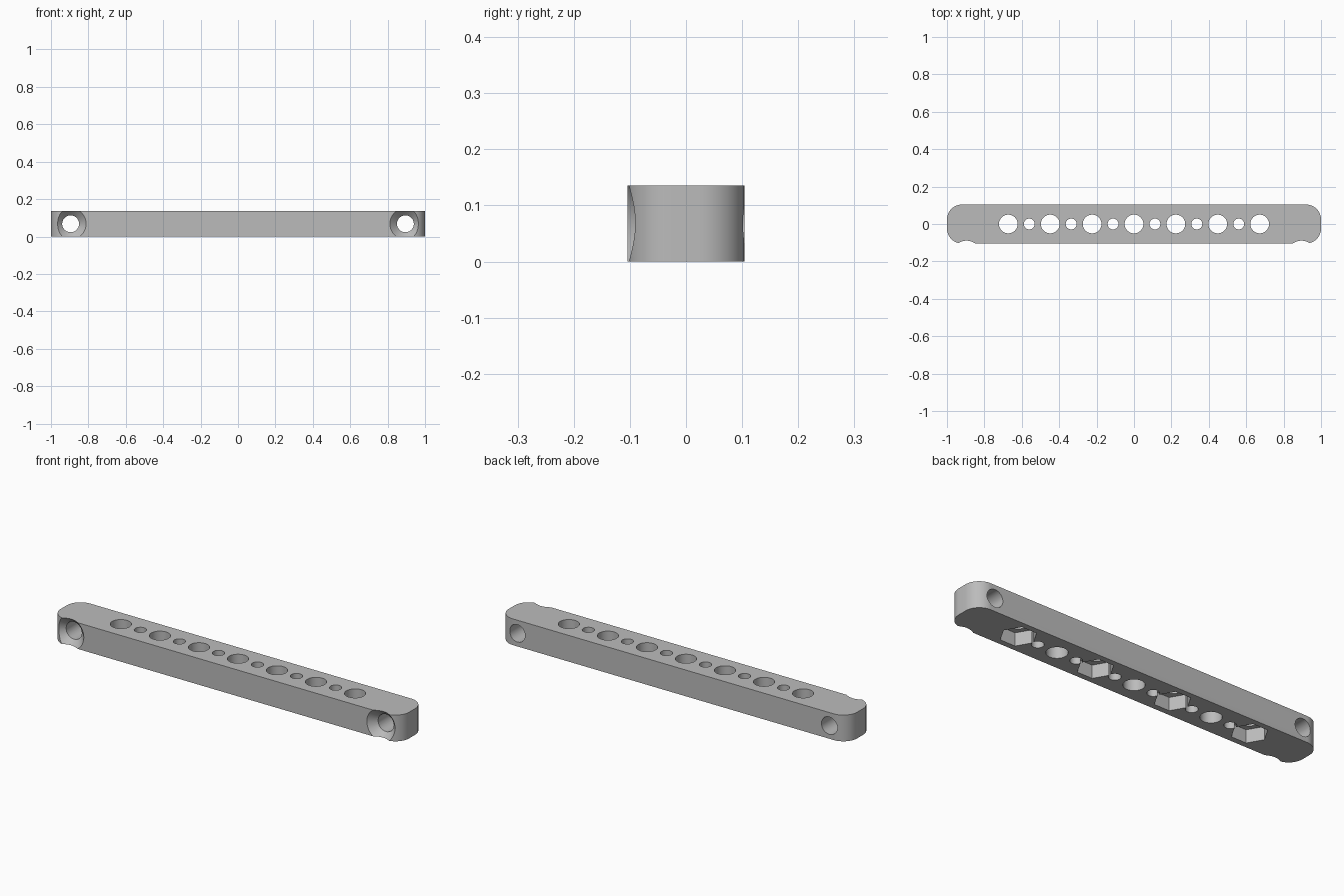
import bpy, bmesh, math
from mathutils import Matrix, Vector

if "Cube" in bpy.data.objects:
    bpy.data.objects.remove(bpy.data.objects["Cube"], do_unlink=True)

HALF_X, HALF_Y, HEIGHT, CORNER = 1.0, 0.104, 0.136, 0.08
PITCH = 0.224
SCREW_X, SCREW_R, SINK_R = 0.895, 0.045, 0.083

grey = bpy.data.materials.new("plain grey")
grey.use_nodes = True
colour = (0.5, 0.5, 0.5, 1)
grey.diffuse_color = colour
grey.node_tree.nodes["Principled BSDF"].inputs["Base Color"].default_value = colour


def to_object(name, bm):
    bmesh.ops.recalc_face_normals(bm, faces=bm.faces)
    mesh = bpy.data.meshes.new(name)
    bm.to_mesh(mesh)
    bm.free()
    mesh.materials.append(grey)
    obj = bpy.data.objects.new(name, mesh)
    bpy.context.collection.objects.link(obj)
    return obj


def add_cone(bm, start, end, r1, r2, sides):
    """Capped cone or cylinder between two points."""
    a, b = Vector(start), Vector(end)
    turn = (b - a).to_track_quat('Z', 'Y').to_matrix().to_4x4()
    bmesh.ops.create_cone(bm, cap_ends=True, segments=sides, radius1=r1, radius2=r2,
                          depth=(b - a).length,
                          matrix=Matrix.Translation((a + b) / 2) @ turn)


# Bar with rounded ends
bm = bmesh.new()
outline = []
steps = 16
for quarter, (sx, sy) in enumerate([(1, 1), (-1, 1), (-1, -1), (1, -1)]):
    for i in range(steps + 1):
        t = (quarter + i / steps) * math.pi / 2
        outline.append(bm.verts.new((sx * (HALF_X - CORNER) + CORNER * math.cos(t),
                                     sy * (HALF_Y - CORNER) + CORNER * math.sin(t), 0)))
base = bm.faces.new(outline)
top = bmesh.ops.extrude_face_region(bm, geom=[base])["geom"]
bmesh.ops.translate(bm, vec=(0, 0, HEIGHT),
                    verts=[v for v in top if isinstance(v, bmesh.types.BMVert)])
bar = to_object("bar", bm)

# Row of alternating large and small vertical holes
bores = bmesh.new()
for i in range(-6, 7):
    x, r = i * PITCH / 2, 0.05 if i % 2 == 0 else 0.029
    add_cone(bores, (x, 0, -0.1), (x, 0, 0.3), r, r, 48)

# Hexagonal nut pockets in the underside, corners along the bar
pockets = bmesh.new()
for i in (-3, -1, 1, 3):
    bmesh.ops.create_cone(pockets, cap_ends=True, segments=6, radius1=0.086, radius2=0.086,
                          depth=0.136,
                          matrix=Matrix.Translation((i * PITCH, 0, 0))
                          @ Matrix.Rotation(math.pi / 2, 4, 'Z'))
for v in pockets.verts:
    # turn each pocket so that a corner points along x
    cx = round((v.co.x / PITCH - 1) / 2) * 2 * PITCH + PITCH
    a = round(math.atan2(v.co.y, v.co.x - cx) / (math.pi / 6))
    if a % 2:
        v.co = Matrix.Rotation(math.pi / 6, 3, 'Z') @ (v.co - Vector((cx, 0, 0))) + Vector((cx, 0, 0))

# Horizontal screw holes, countersunk at the front
screws, sinks = bmesh.new(), bmesh.new()
for side in (-1, 1):
    x, z, extra = side * SCREW_X, HEIGHT / 2, 0.02
    add_cone(screws, (x, -0.3, z), (x, 0.3, z), SCREW_R, SCREW_R, 48)
    add_cone(sinks, (x, -HALF_Y - extra, z), (x, -HALF_Y + SINK_R - SCREW_R + 0.01, z),
             SINK_R + extra, SCREW_R - 0.01, 64)

# Cut every group of holes out of the bar
cutters = [to_object(n, b) for n, b in (("bore_cutter", bores), ("pocket_cutter", pockets),
                                        ("screw_cutter", screws), ("sink_cutter", sinks))]
bpy.context.view_layer.objects.active = bar
for cutter in cutters:
    cutter.hide_render = True
    mod = bar.modifiers.new(cutter.name, 'BOOLEAN')
    mod.operation, mod.solver, mod.object = 'DIFFERENCE', 'EXACT', cutter
    bpy.ops.object.modifier_apply(modifier=mod.name)
for cutter in cutters:
    bpy.data.objects.remove(cutter, do_unlink=True)

# Smooth round surfaces, keep edges crisp
for obj in bpy.context.selected_objects:
    obj.select_set(False)
bar.select_set(True)
bpy.ops.object.shade_smooth_by_angle(angle=math.radians(30))
